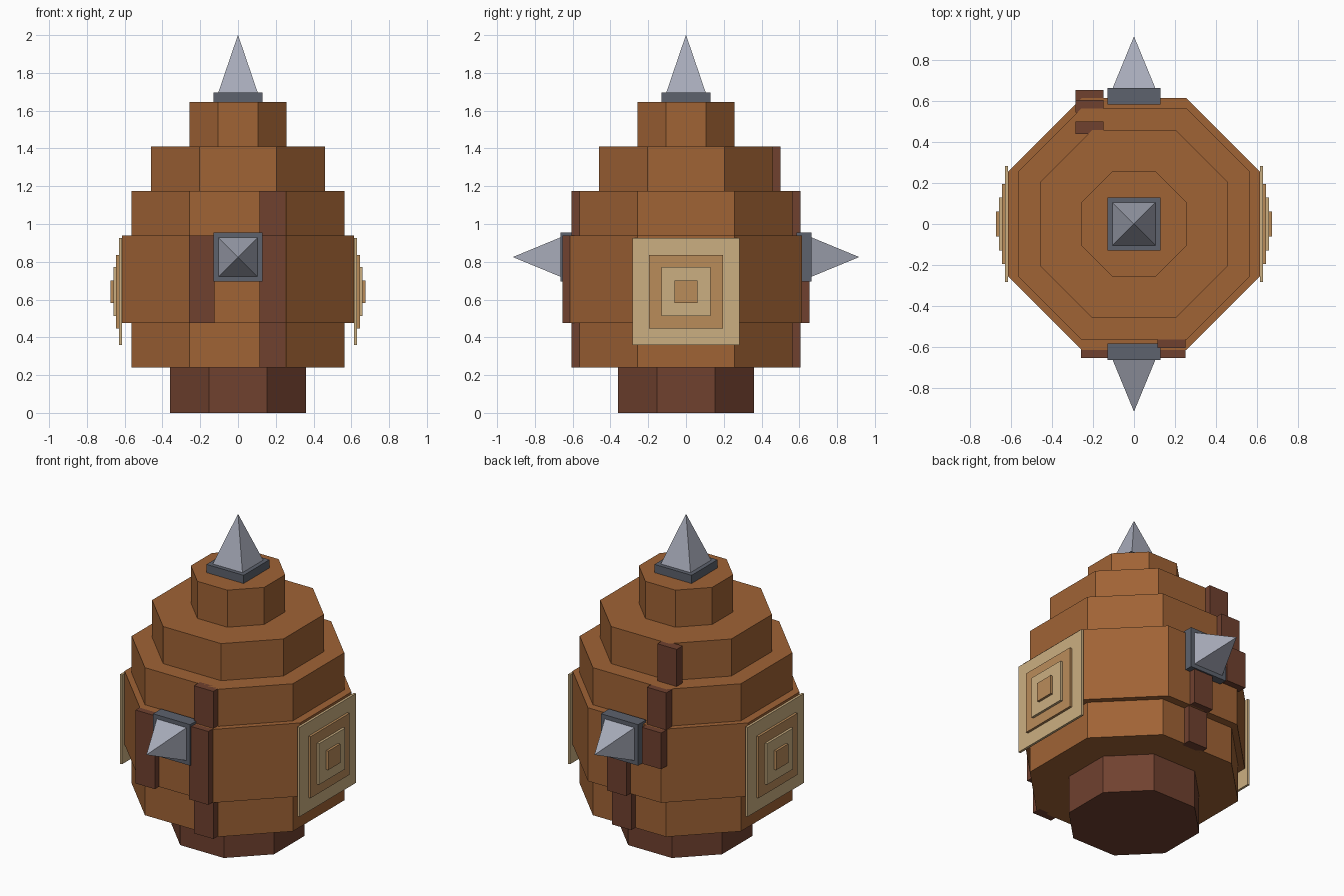
import bpy
from mathutils import Matrix, Vector
from math import pi

if "Cube" in bpy.data.objects:
    bpy.data.objects.remove(bpy.data.objects["Cube"], do_unlink=True)


def material(name, *rgb):
    linear = [((c / 255 + 0.055) / 1.055) ** 2.4 for c in rgb] + [1]
    m = bpy.data.materials.new(name)
    m.use_nodes = True
    m.diffuse_color = linear
    m.node_tree.nodes["Principled BSDF"].inputs["Base Color"].default_value = linear
    return m


wood = material("warm wood", 160, 99, 53)
bark = material("dark bark", 112, 65, 47)
pale = material("pale cut wood", 203, 175, 129)
tan = material("tan ring wood", 186, 140, 90)
iron = material("dark iron", 93, 98, 109)
steel = material("light steel", 168, 172, 186)


def mesh_object(name, verts, faces, mat):
    me = bpy.data.meshes.new(name)
    me.from_pydata(verts, [], faces)
    me.materials.append(mat)
    ob = bpy.data.objects.new(name, me)
    bpy.context.collection.objects.link(ob)
    return ob


def prism(name, outline, z0, z1, mat):
    n = len(outline)
    verts = [(x, y, z) for z in (z0, z1) for x, y in outline]
    faces = [(i, (i + 1) % n, n + (i + 1) % n, n + i) for i in range(n)]
    faces += [tuple(reversed(range(n))), tuple(range(n, 2 * n))]
    return mesh_object(name, verts, faces, mat)


def box(name, x0, x1, y0, y1, z0, z1, mat):
    return prism(name, [(x0, y0), (x1, y0), (x1, y1), (x0, y1)], z0, z1, mat)


def octagon(name, a, e, z0, z1, mat):
    outline = [(a, -e), (a, e), (e, a), (-e, a), (-a, e), (-a, -e), (-e, -a), (e, -a)]
    return prism(name, outline, z0, z1, mat)


# Stacked octagonal body
octagon("foot", 0.36, 0.153, 0, 0.24, bark)
octagon("lower_body", 0.565, 0.257, 0.24, 0.475, wood)
octagon("middle_body", 0.615, 0.257, 0.475, 0.94, wood)
octagon("upper_body", 0.565, 0.257, 0.94, 1.175, wood)
octagon("shoulder", 0.46, 0.203, 1.175, 1.41, wood)
octagon("crown", 0.257, 0.105, 1.41, 1.645, wood)


# Spike on a square plate, built upright then placed
def spike(name, plate_depth, length, matrix):
    plate = box(name + "_plate", -0.13, 0.13, -0.13, 0.13, -plate_depth, 0, iron)
    r = 0.104
    point = mesh_object(name + "_point",
                        [(-r, -r, 0), (r, -r, 0), (r, r, 0), (-r, r, 0), (0, 0, length)],
                        [(0, 1, 4), (1, 2, 4), (2, 3, 4), (3, 0, 4), (3, 2, 1, 0)], steel)
    for ob in (plate, point):
        ob.data.transform(matrix)


spike("top_spike", 0.052, 0.305, Matrix.Translation((0, 0, 1.697)))
for name, s in (("front_spike", -1), ("back_spike", 1)):
    spike(name, 0.08, 0.252,
          Matrix.Translation((0, s * 0.665, 0.825)) @ Matrix.Rotation(-s * pi / 2, 4, "X"))

# Bark strips standing proud of each tier
strips = [
    ("front_bark_low", 0.115, -0.605, 0.24, 0.475),
    ("front_bark_middle", 0.115, -0.655, 0.475, 0.94),
    ("front_bark_high", 0.115, -0.605, 0.94, 1.175),
    ("front_bark_side", -0.26, -0.655, 0.475, 0.94),
    ("back_bark_low", -0.04, 0.605, 0.24, 0.475),
    ("back_bark_middle", -0.04, 0.655, 0.475, 0.71),
    ("back_bark_side", -0.285, 0.655, 0.71, 0.94),
    ("back_bark_high", -0.285, 0.605, 0.94, 1.175),
    ("back_bark_top", -0.285, 0.5, 1.175, 1.41),
]
for name, x, y, z0, z1 in strips:
    inner = y - (0.06 if y > 0 else -0.06)
    box(name, x, x + 0.136, min(y, inner), max(y, inner), z0, z1, bark)

# Square growth rings of the cut branches on both sides
rings = [(0.283, 0.63, pale), (0.195, 0.645, tan), (0.13, 0.66, pale), (0.06, 0.675, tan)]
for side, s in (("left", 1), ("right", -1)):
    for i, (half, x, mat) in enumerate(rings):
        a, b = sorted((s * (x - 0.015), s * x))
        box(f"{side}_ring_{i + 1}", a, b, -half, half, 0.642 - half, 0.642 + half, mat)
